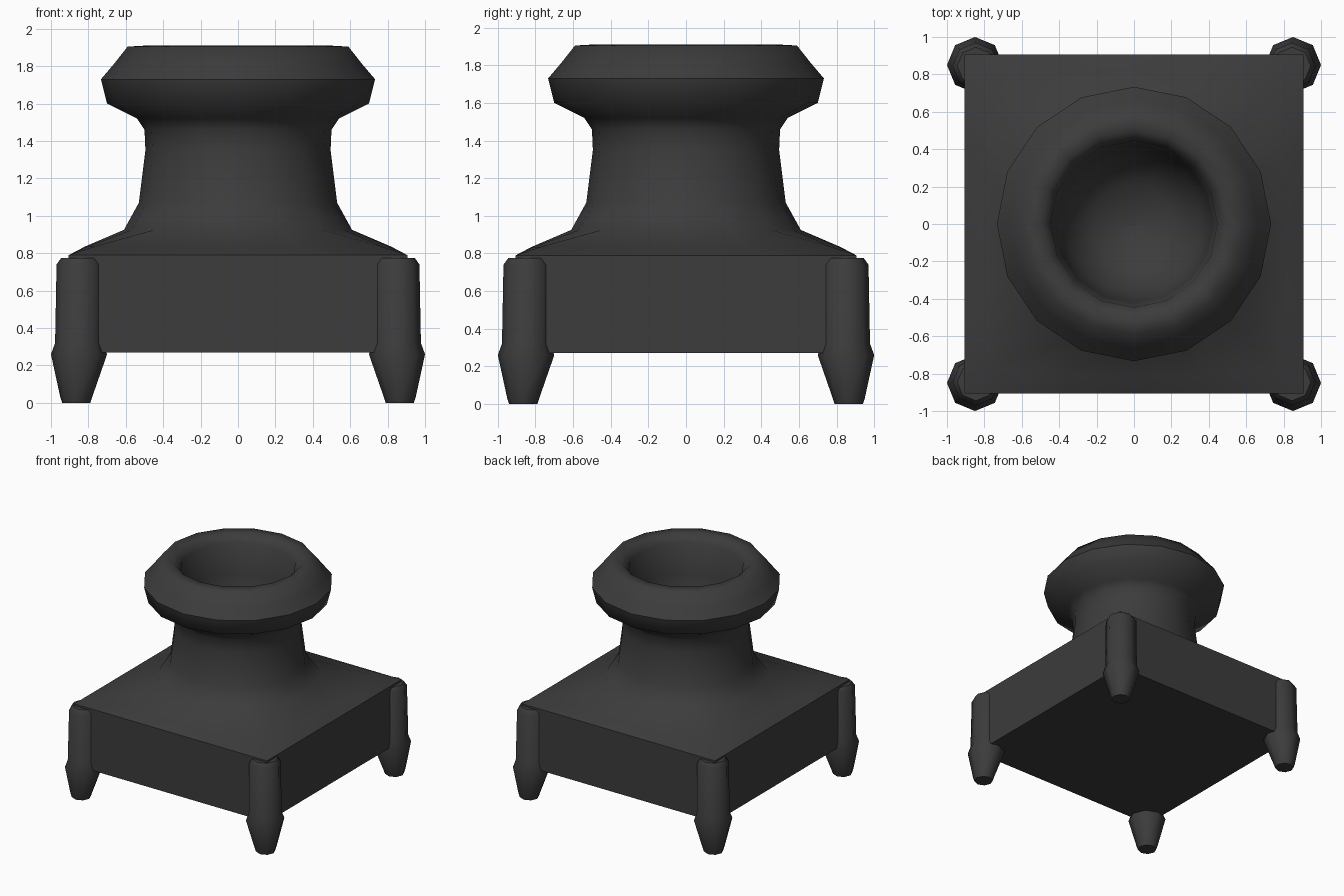
import bpy, bmesh
from math import sin, cos, pi

if "Cube" in bpy.data.objects:
    bpy.data.objects.remove(bpy.data.objects["Cube"])

dark = bpy.data.materials.new("dark_iron")
dark.diffuse_color = (0.045, 0.045, 0.045, 1)
dark.use_nodes = True
dark.node_tree.nodes["Principled BSDF"].inputs["Base Color"].default_value = dark.diffuse_color


def loft(name, rings, angle):
    """Skin a stack of point rings, close both ends, shade smooth by angle."""
    bm = bmesh.new()
    loops = [[bm.verts.new(p) for p in ring] for ring in rings]
    n = len(loops[0])
    for a, b in zip(loops, loops[1:]):
        for i in range(n):
            j = (i + 1) % n
            bm.faces.new((a[i], a[j], b[j], b[i]))
    bm.faces.new(loops[0])
    bm.faces.new(loops[-1])
    bmesh.ops.recalc_face_normals(bm, faces=bm.faces)
    mesh = bpy.data.meshes.new(name)
    bm.to_mesh(mesh)
    bm.free()
    ob = bpy.data.objects.new(name, mesh)
    bpy.context.collection.objects.link(ob)
    mesh.materials.append(dark)
    bpy.ops.object.select_all(action='DESELECT')
    ob.select_set(True)
    bpy.context.view_layer.objects.active = ob
    bpy.ops.object.shade_smooth_by_angle(angle=angle)
    return ob


def ring(r, z, square=0.0, n=16, cx=0, cy=0):
    """Ring blending from a circle (0) to a square (1) of half-width r."""
    pts = []
    for i in range(n):
        a = 2 * pi * i / n
        k = 1 / max(abs(cos(a)), abs(sin(a)))
        d = r * (1 + square * (k - 1))
        pts.append((cx + d * cos(a), cy + d * sin(a), z))
    return pts


# square plinth flowing into a round neck, rolled rim and hollow bowl
body = [
    (0.905, 0.27, 1), (0.905, 0.79, 1), (0.82, 0.835, 0.8), (0.61, 0.925, 0.1),
    (0.53, 1.07, 0), (0.495, 1.35, 0), (0.50, 1.46, 0), (0.54, 1.52, 0),
    (0.70, 1.60, 0), (0.733, 1.73, 0), (0.665, 1.81, 0), (0.59, 1.905, 0),
    (0.50, 1.91, 0), (0.445, 1.85, 0), (0.42, 1.60, 0), (0.37, 1.32, 0),
    (0.22, 1.17, 0), (0.02, 1.13, 0),
]
loft("plinth_and_neck", [ring(*p) for p in body], 0.9)

# corner legs: tapered octagonal posts, (centre, radius, height)
leg = [(0.865, 0.075, 0.0), (0.865, 0.085, 0.03), (0.85, 0.15, 0.26),
       (0.85, 0.128, 0.32), (0.845, 0.125, 0.74), (0.845, 0.10, 0.775)]
for side, sx in (("left", -1), ("right", 1)):
    for end, sy in (("front", -1), ("back", 1)):
        loft(f"{end}_{side}_leg",
             [ring(r, z, n=8, cx=sx * c, cy=sy * c) for c, r, z in leg], 0.9)
